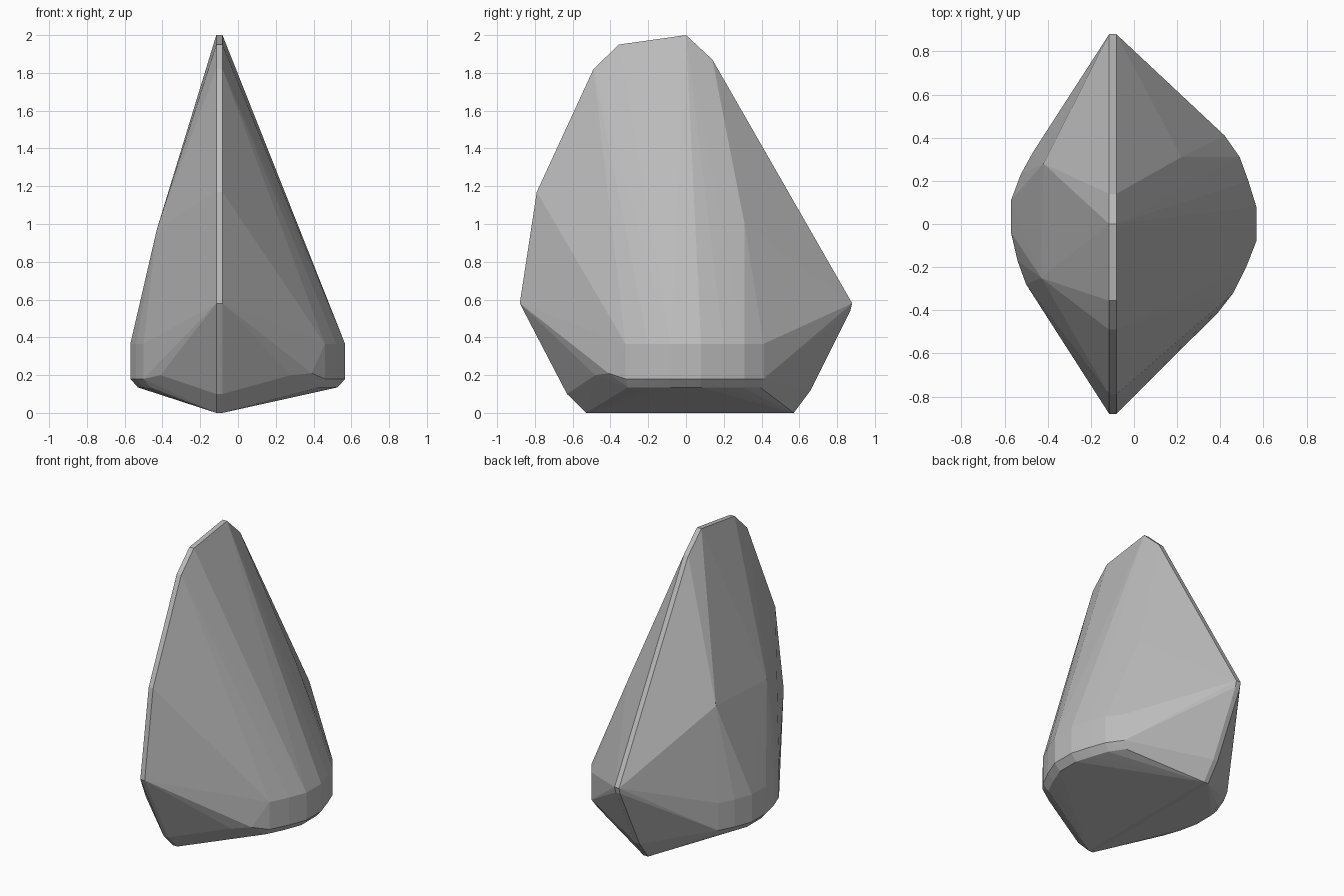
import bpy
import bmesh

# Remove the default cube
default_cube = bpy.data.objects.get("Cube")
if default_cube:
    bpy.data.objects.remove(default_cube, do_unlink=True)


def make_material(name, colour):
    material = bpy.data.materials.new(name)
    material.use_nodes = True
    material.diffuse_color = colour
    material.node_tree.nodes["Principled BSDF"].inputs["Base Color"].default_value = colour
    return material


# Thin keel and crest outline as (y, z), shared by both sides of the narrow ridge
ridge_left, ridge_right = -0.115, -0.082
ridge_profile = [
    (0, 2), (0.14, 1.87), (0.88, 0.58), (0.87, 0.54), (0.66, 0.12), (0.57, 0),
    (-0.53, 0), (-0.63, 0.1), (-0.88, 0.58), (-0.79, 1.17), (-0.49, 1.82), (-0.355, 1.95),
]

# Rounded flank outlines as (x, y)
right_flank = [(0.42, 0.41), (0.49, 0.31), (0.53, 0.2), (0.567, 0.08),
               (0.567, -0.08), (0.52, -0.2), (0.46, -0.32)]
left_flank = [(-0.47, 0.33), (-0.525, 0.23), (-0.57, 0.11),
              (-0.57, -0.04), (-0.54, -0.17), (-0.5, -0.28)]

# Shoulder facets above the flanks and low corners at the front and back
corner_points = [
    (-0.42, 0.28, 0.99), (-0.43, -0.25, 0.97), (0.22, 0.31, 1.0),
    (0.28, -0.48, 0.2), (-0.41, -0.4, 0.2), (0.39, -0.41, 0.21),
]


def flank_points(outline):
    """Vertical flank band with a small chamfer beneath it."""
    points = []
    for x, y in outline:
        points += [(x, y, 0.365), (x, y, 0.18)]
        points.append((x * 0.93, y * 0.96, 0.135))
    return points


points = [(x, y, z) for x in (ridge_left, ridge_right) for y, z in ridge_profile]
points += flank_points(right_flank) + flank_points(left_flank) + corner_points

# Wrap all points in one faceted stone
mesh = bpy.data.meshes.new("rock")
bm = bmesh.new()
for point in points:
    bm.verts.new(point)
hull = bmesh.ops.convex_hull(bm, input=bm.verts[:])
unused = {v for v in hull["geom_interior"] + hull["geom_unused"]
          if isinstance(v, bmesh.types.BMVert)}
bmesh.ops.delete(bm, geom=list(unused), context="VERTS")
bmesh.ops.dissolve_limit(bm, angle_limit=0.01, verts=bm.verts[:], edges=bm.edges[:])
bmesh.ops.recalc_face_normals(bm, faces=bm.faces[:])
bm.to_mesh(mesh)
bm.free()

rock = bpy.data.objects.new("rock", mesh)
bpy.context.collection.objects.link(rock)
mesh.materials.append(make_material("stone grey", (0.5, 0.5, 0.5, 1)))
